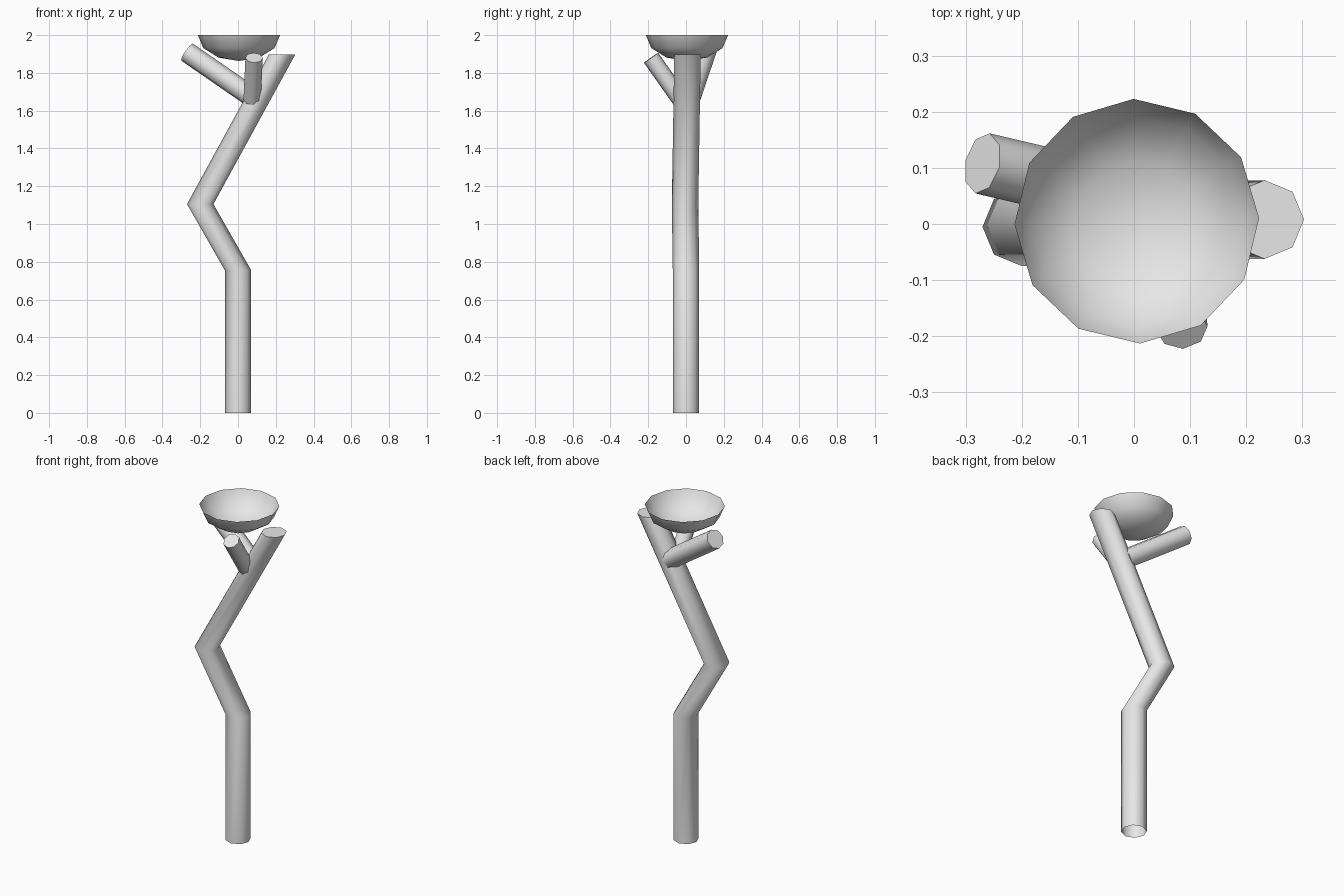
import bpy, bmesh, math
from mathutils import Vector

cube = bpy.data.objects.get("Cube")
if cube:
    bpy.data.objects.remove(cube, do_unlink=True)

GREY = (0.8, 0.8, 0.8, 1)
mat = bpy.data.materials.new("light_grey")
mat.use_nodes = True
mat.diffuse_color = GREY
mat.node_tree.nodes["Principled BSDF"].inputs["Base Color"].default_value = GREY


def ring(bm, centre, radius, sides, turn=0.0):
    """Horizontal ring of vertices."""
    c = Vector(centre)
    step = math.tau / sides
    return [bm.verts.new(c + radius * Vector((math.cos(i * step + turn), math.sin(i * step + turn), 0)))
            for i in range(sides)]


def bridge(bm, low, high):
    n = len(low)
    for i in range(n):
        j = (i + 1) % n
        bm.faces.new((low[i], low[j], high[j], high[i]))


def finish(bm, name, angle=60):
    mesh = bpy.data.meshes.new(name)
    bm.to_mesh(mesh)
    bm.free()
    mesh.materials.append(mat)
    ob = bpy.data.objects.new(name, mesh)
    bpy.context.collection.objects.link(ob)
    bpy.ops.object.select_all(action='DESELECT')
    ob.select_set(True)
    bpy.context.view_layer.objects.active = ob
    bpy.ops.object.shade_smooth_by_angle(angle=math.radians(angle))
    return ob


# Bent trunk: horizontal octagon swept upward, open below, capped on top
bm = bmesh.new()
path = [(0, 0, 0), (0, 0, 0.755), (-0.2, -0.005, 1.105), (0.233, 0.008, 1.897)]
rings = [ring(bm, p, 0.07, 8) for p in path]
for low, high in zip(rings, rings[1:]):
    bridge(bm, low, high)
bm.faces.new(rings[-1])
finish(bm, "trunk")


# Side branches: capped cylinders between two points
def branch(name, start, end, radius):
    a, b = Vector(start), Vector(end)
    axis = b - a
    bm = bmesh.new()
    bmesh.ops.create_cone(bm, cap_ends=True, segments=8, radius1=radius,
                          radius2=radius, depth=axis.length)
    ob = finish(bm, name)
    ob.location = (a + b) / 2
    ob.rotation_mode = 'QUATERNION'
    ob.rotation_quaternion = axis.to_track_quat('Z', 'Y')


branch("right_branch", (0.085, 0.025, 1.665), (-0.27, 0.108, 1.91), 0.055)
branch("front_branch", (0.075, -0.028, 1.657), (0.085, -0.185, 1.88), 0.046)

# Open bowl: squashed half sphere with a single thin wall
bm = bmesh.new()
RADIUS, DEPTH, TOP = 0.218, 0.137, 2.0
turn = math.radians(1.5)
levels = [math.radians(a) for a in (60, 30, 0)]
rings = [ring(bm, (0.005, 0.005, TOP - DEPTH * math.sin(a)), RADIUS * math.cos(a), 12, turn)
         for a in levels]
for low, high in zip(rings, rings[1:]):
    bridge(bm, low, high)
pole = bm.verts.new((0.005, 0.005, TOP - DEPTH))
for i in range(12):
    bm.faces.new((pole, rings[0][(i + 1) % 12], rings[0][i]))
finish(bm, "bowl")
